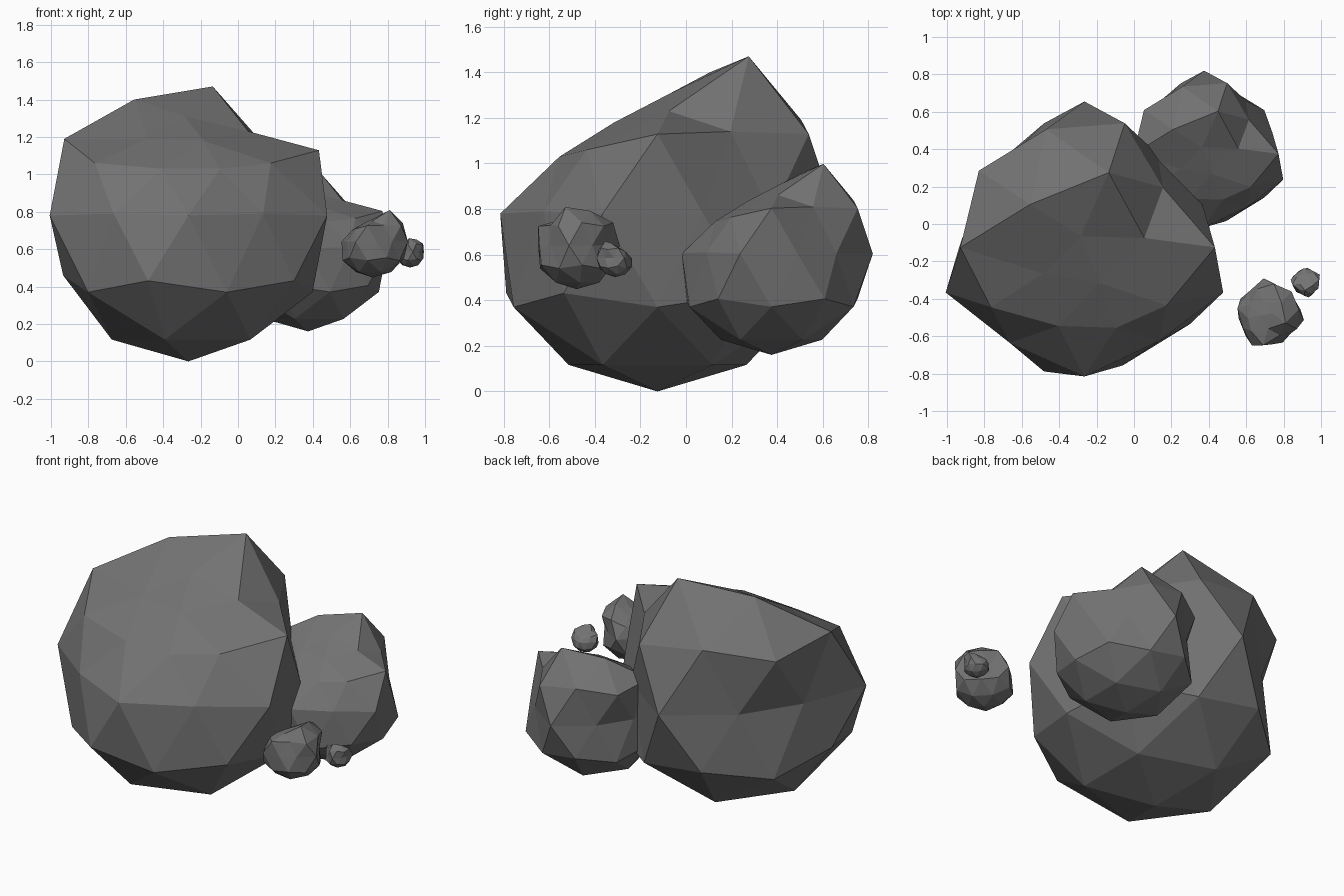
import bpy, bmesh, math
from mathutils import Vector, Matrix

if "Cube" in bpy.data.objects:
    bpy.data.objects.remove(bpy.data.objects["Cube"])

R = 0.78
# Chipped vertices of the shared boulder shape, relative to its centre
CHIPS = [
    # slanted front face and crown
    (0.13, 0.40, 0.69), (-0.02, 0.06, 0.53), (-0.29, 0.23, 0.62),
    (0.08, -0.19, 0.40), (-0.22, -0.14, 0.41), (-0.50, -0.32, 0.28),
    (0.44, -0.31, 0.28), (0.17, -0.43, 0.25), (-0.14, -0.42, 0.25),
    (0, -0.69, 0), (0.40, -0.50, 0.01), (-0.40, -0.51, 0.01),
    # notch on the right shoulder
    (0.32, 0.05, 0.45), (0.42, 0.32, 0.36),
    # flattened back flanks
    (-0.59, 0.17, 0), (-0.37, 0.51, 0),
    (-0.67, 0, -0.32), (0.64, 0.20, 0), (0.39, 0.50, 0),
]

# Dark stone
stone = bpy.data.materials.new("dark_stone")
stone.diffuse_color = (0.17, 0.17, 0.17, 1)
stone.use_nodes = True
stone.node_tree.nodes["Principled BSDF"].inputs["Base Color"].default_value = stone.diffuse_color


def boulder(name, centre, scale, turn):
    """Low-poly icosphere with chipped vertices, placed by its centre."""
    bm = bmesh.new()
    bmesh.ops.create_icosphere(bm, subdivisions=2, radius=R)
    start = [(v, v.co.normalized()) for v in bm.verts]
    for chip in CHIPS:
        target = Vector(chip)
        vert = max(start, key=lambda s: s[1].dot(target.normalized()))[0]
        vert.co = target
    bm.transform(Matrix.Translation(centre)
                 @ Matrix.Rotation(math.radians(turn), 4, 'Z')
                 @ Matrix.Scale(scale, 4))
    bmesh.ops.recalc_face_normals(bm, faces=bm.faces)
    mesh = bpy.data.meshes.new(name)
    bm.to_mesh(mesh)
    bm.free()
    mesh.materials.append(stone)
    obj = bpy.data.objects.new(name, mesh)
    bpy.context.collection.objects.link(obj)
    return obj


# Four rocks of decreasing size
boulder("large_rock", (-0.265, -0.125, 0.78), 1.0, 0)
boulder("medium_rock", (0.375, 0.375, 0.605), 0.57, 0)
boulder("small_rock", (0.72, -0.48, 0.64), 0.245, -100)
boulder("pebble", (0.92, -0.31, 0.585), 0.107, 190)
